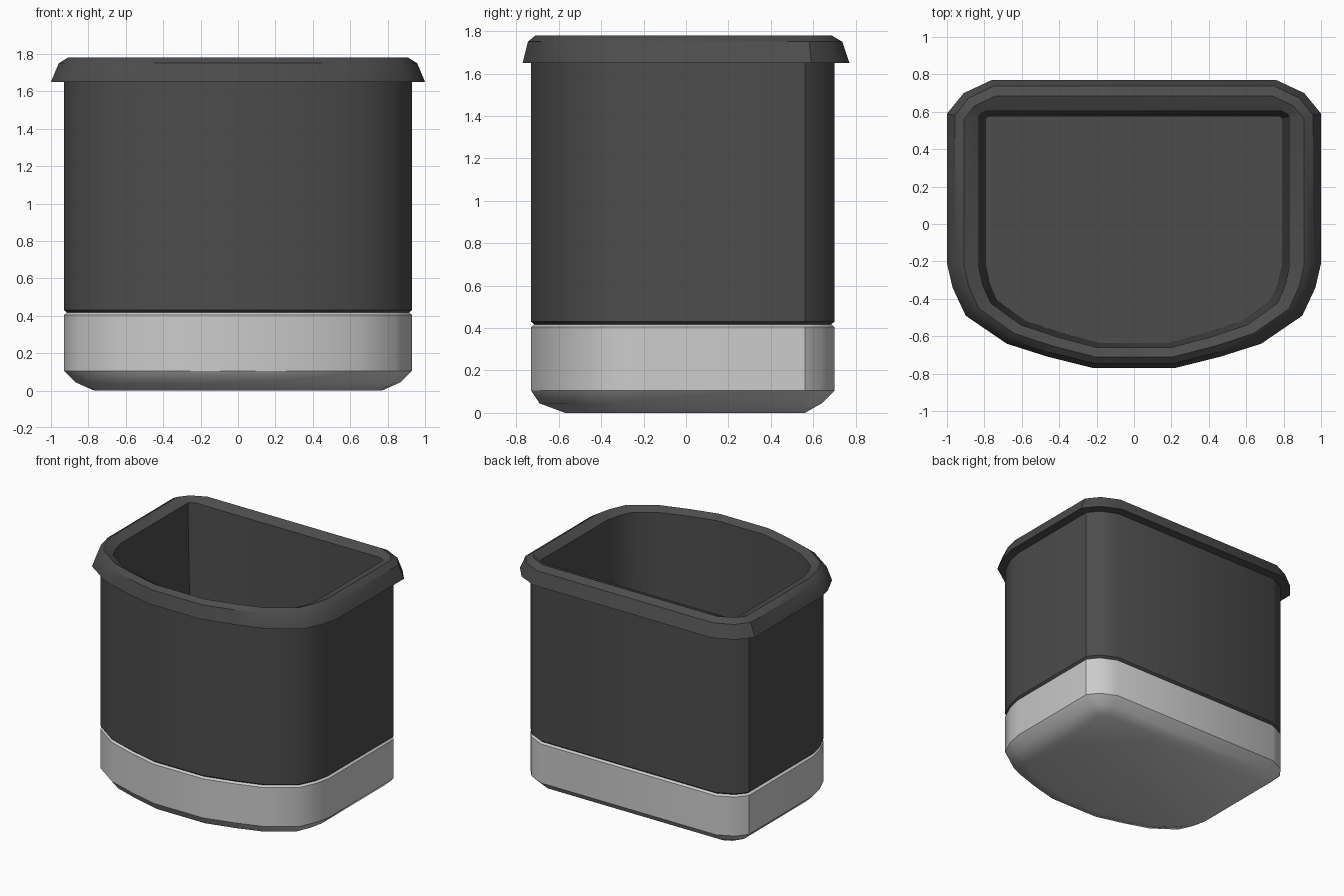
import bpy
import bmesh
from mathutils import Vector
from math import copysign, radians

cube = bpy.data.objects.get("Cube")
if cube:
    bpy.data.objects.remove(cube, do_unlink=True)


def material(name, grey):
    mat = bpy.data.materials.new(name)
    mat.use_nodes = True
    colour = (grey, grey, grey, 1)
    mat.diffuse_color = colour
    mat.node_tree.nodes["Principled BSDF"].inputs["Base Color"].default_value = colour
    return mat


charcoal = material("charcoal", 0.073)
pale_grey = material("pale grey", 0.6)

# Half of the D-shaped outline, front to back, mirrored to a full loop
HALF = [(0.22, -0.77), (0.46, -0.71), (0.68, -0.64), (0.90, -0.49), (0.97, -0.34),
        (1.0, -0.21), (1.0, 0.59), (0.91, 0.70), (0.76, 0.77)]
OUTLINE = [Vector(p) for p in HALF] + [Vector((-x, y)) for x, y in reversed(HALF)]


def inset_outline(distance):
    """Move every edge of the outline inwards by the same distance."""
    points = []
    for i, p in enumerate(OUTLINE):
        a = (p - OUTLINE[i - 1]).normalized()
        b = (OUTLINE[(i + 1) % len(OUTLINE)] - p).normalized()
        na, nb = Vector((-a.y, a.x)), Vector((-b.y, b.x))
        points.append(p + (na + nb) * distance / (1 + na.dot(nb)))
    return points


def ring_points(half_width, front, back, z, square=0):
    """Fit the outline to a ring; square pulls the back corners towards right angles."""
    pts = inset_outline(1 - half_width)
    low, high = min(p.y for p in pts), max(p.y for p in pts)
    stretch = (back - front) / (high - low)
    result = []
    for p in pts:
        if p.y > 0:
            p = p.lerp(Vector((copysign(half_width, p.x), high)), square)
        result.append((p.x, front + (p.y - low) * stretch, z))
    return result


def loft(name, rings, mat, cap_start=False, cap_end=False):
    """Join the rings into one surface."""
    bm = bmesh.new()
    loops = [[bm.verts.new(p) for p in ring_points(*ring)] for ring in rings]
    count = len(OUTLINE)
    for lower, upper in zip(loops, loops[1:]):
        for i in range(count):
            j = (i + 1) % count
            bm.faces.new((lower[i], lower[j], upper[j], upper[i]))
    if cap_start:
        bm.faces.new(list(reversed(loops[0])))
    if cap_end:
        bm.faces.new(loops[-1])
    mesh = bpy.data.meshes.new(name)
    bm.to_mesh(mesh)
    bm.free()
    mesh.materials.append(mat)
    obj = bpy.data.objects.new(name, mesh)
    bpy.context.collection.objects.link(obj)
    bpy.ops.object.select_all(action='DESELECT')
    obj.select_set(True)
    bpy.context.view_layer.objects.active = obj
    bpy.ops.object.shade_smooth_by_angle(angle=radians(35))


# Rounded underside
loft("base", [(0.77, -0.57, 0.56, 0.0), (0.87, -0.69, 0.64, 0.045),
              (0.93, -0.73, 0.70, 0.105)], pale_grey, cap_start=True)

# Pale band with a chamfered top edge
loft("lower_band", [(0.93, -0.73, 0.70, 0.105), (0.93, -0.73, 0.70, 0.405),
                    (0.915, -0.715, 0.685, 0.417)], pale_grey)

# Outer wall, flared rim, inner wall and floor
loft("bin_body", [(0.915, -0.715, 0.685, 0.417), (0.93, -0.73, 0.70, 0.43),
                  (0.93, -0.73, 0.70, 1.65), (1.0, -0.77, 0.77, 1.65),
                  (0.958, -0.745, 0.737, 1.75), (0.91, -0.71, 0.685, 1.78),
                  (0.83, -0.66, 0.605, 1.75, 0.6), (0.79, -0.635, 0.575, 0.12, 0.8)],
     charcoal, cap_end=True)
